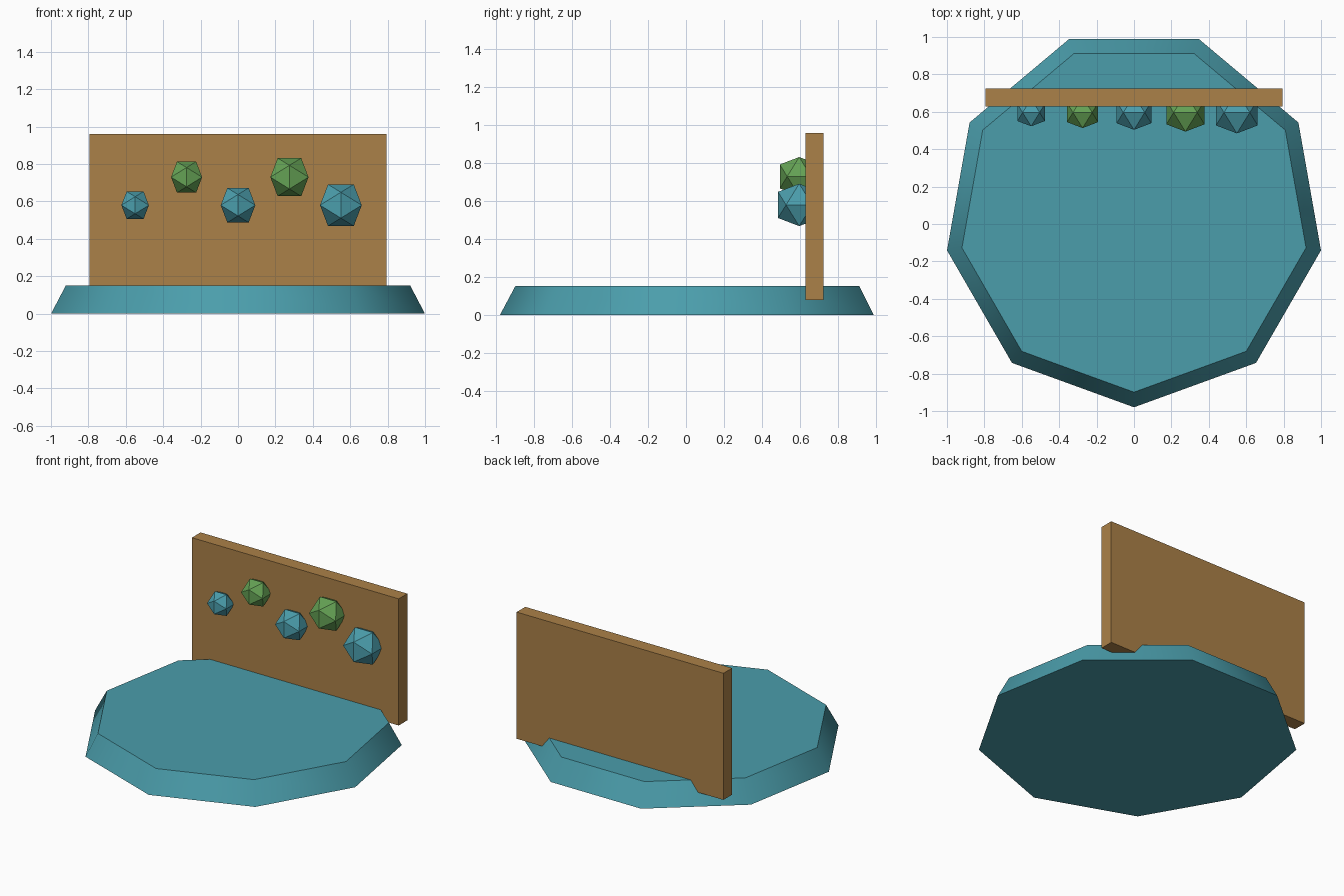
import bpy, bmesh
from math import pi, radians, sqrt

if "Cube" in bpy.data.objects:
    bpy.data.objects.remove(bpy.data.objects["Cube"])


def material(name, colour):
    m = bpy.data.materials.new(name)
    m.diffuse_color = (*colour, 1)
    m.use_nodes = True
    m.node_tree.nodes["Principled BSDF"].inputs["Base Color"].default_value = m.diffuse_color
    return m


TEAL = material("teal", (0.07, 0.34, 0.41))
GREEN = material("green", (0.13, 0.36, 0.09))
WOOD = material("wood", (0.41, 0.22, 0.065))


def make(name, bm, mat, loc):
    bmesh.ops.recalc_face_normals(bm, faces=bm.faces)
    mesh = bpy.data.meshes.new(name)
    bm.to_mesh(mesh)
    bm.free()
    mesh.materials.append(mat)
    obj = bpy.data.objects.new(name, mesh)
    obj.location = loc
    bpy.context.collection.objects.link(obj)
    return obj


# Nine-sided tapered base, one corner pointing to the front
bpy.ops.mesh.primitive_cone_add(vertices=9, radius1=1.015, radius2=0.934, depth=0.152,
                                location=(0, 0.035, 0.076), rotation=(0, 0, pi))
base = bpy.context.object
base.name = "base"
base.data.materials.append(TEAL)
bpy.ops.object.shade_smooth_by_angle(angle=radians(45))

# Upright board, sunk into the base
bm = bmesh.new()
bmesh.ops.create_cube(bm, size=1)
bmesh.ops.scale(bm, vec=(1.59, 0.095, 0.88), verts=bm.verts)
make("back_board", bm, WOOD, (0, 0.677, 0.52))


# Icosahedral knobs, axis-aligned, growing from left to right
def knob(name, half, mat, loc):
    bm = bmesh.new()
    short = half * 2 / (1 + sqrt(5))
    for a in (-half, half):
        for b in (-short, short):
            for co in ((a, b, 0), (b, 0, a), (0, a, b)):
                bm.verts.new(co)
    bmesh.ops.convex_hull(bm, input=bm.verts)
    make(name, bm, mat, loc)


for i in range(5):
    raised = i % 2
    knob(f"knob_{i + 1}", 0.0735 + 0.0095 * i, GREEN if raised else TEAL,
         (-0.55 + 0.275 * i, 0.596, 0.73 if raised else 0.58))
